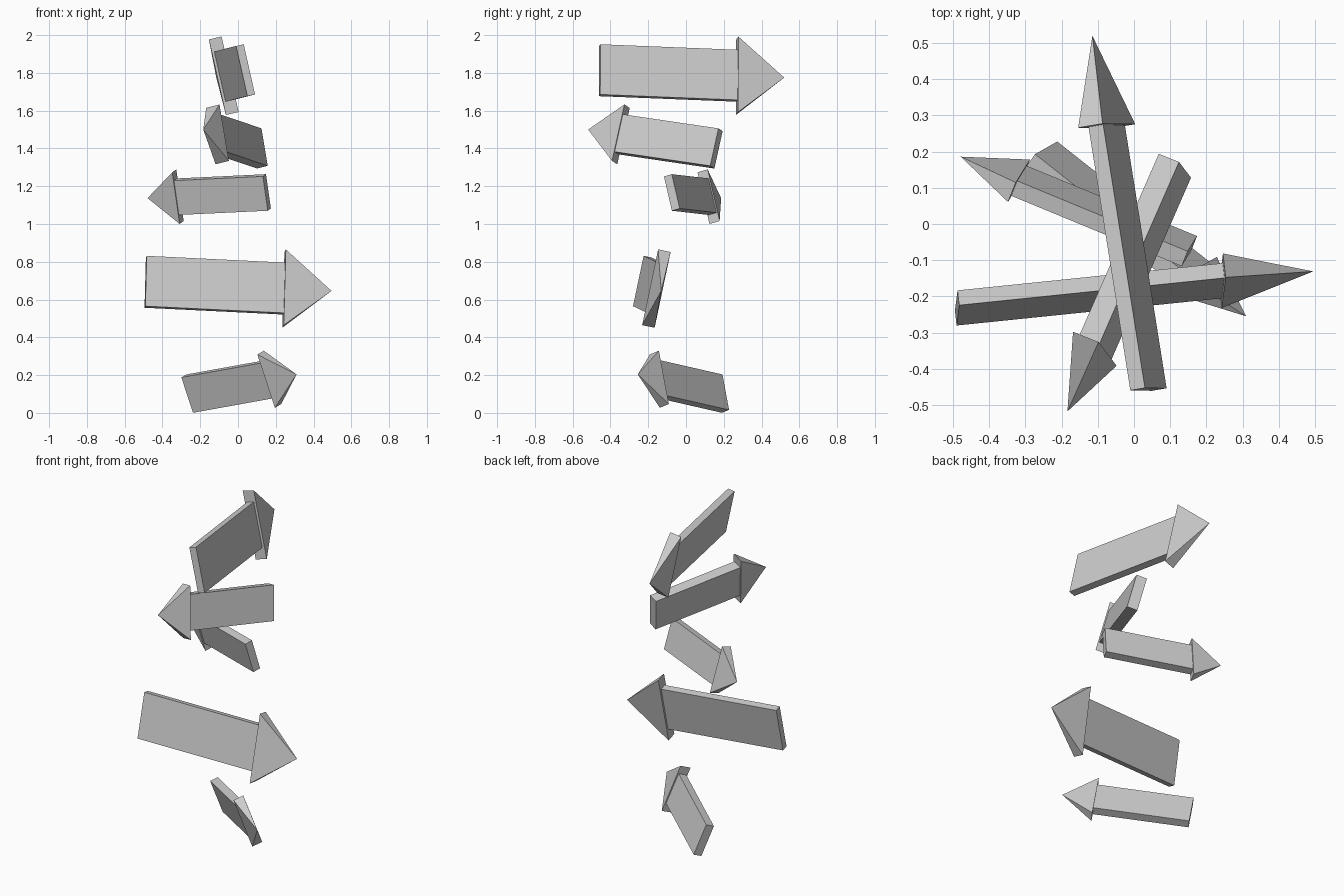
import bpy
import bmesh
from mathutils import Vector, Matrix

if "Cube" in bpy.data.objects:
    bpy.data.objects.remove(bpy.data.objects["Cube"])


def add_mesh(name, bm, matrix):
    bmesh.ops.recalc_face_normals(bm, faces=bm.faces)
    mesh = bpy.data.meshes.new(name)
    bm.to_mesh(mesh)
    bm.free()
    obj = bpy.data.objects.new(name, mesh)
    obj.matrix_world = matrix
    bpy.context.collection.objects.link(obj)


def arrow(name, tail, tip, up, shaft_thick, head_thick):
    """Flat board with a four-sided pyramid point; local x runs along the arrow."""
    tail, tip, up = Vector(tail), Vector(tip), Vector(up)
    length = (tip - tail).length
    x = (tip - tail).normalized()
    z = (up - x * up.dot(x)).normalized()
    y = z.cross(x)
    frame = Matrix((x, y, z)).transposed().to_4x4()
    frame.translation = tail
    neck = 0.745 * length

    # shaft board
    bm = bmesh.new()
    bmesh.ops.create_cube(bm, size=1)
    bmesh.ops.scale(bm, vec=(neck, shaft_thick, 0.275 * length), verts=bm.verts)
    bmesh.ops.translate(bm, vec=(neck / 2, 0, 0), verts=bm.verts)
    add_mesh(name + "_shaft", bm, frame)

    # pyramid head
    bm = bmesh.new()
    w, h = head_thick / 2, 0.207 * length
    base = [bm.verts.new((neck, a * w, b * h))
            for a, b in ((-1, -1), (1, -1), (1, 1), (-1, 1))]
    apex = bm.verts.new((length, 0, 0))
    bm.faces.new(base)
    for i in range(4):
        bm.faces.new((base[i], base[(i + 1) % 4], apex))
    add_mesh(name + "_head", bm, frame)


# stacked direction boards, top to bottom: tail centre, tip, up lean, thicknesses
arrow("top_arrow", (0.04, -0.457, 1.814), (-0.115, 0.52, 1.775),
      (-0.09, 0, 0.40), 0.042, 0.07)
arrow("upper_arrow", (0.113, 0.161, 1.40), (-0.184, -0.518, 1.50),
      (-0.036, 0.042, 0.207), 0.062, 0.078)
arrow("middle_arrow", (0.153, -0.075, 1.167), (-0.479, 0.186, 1.137),
      (-0.025, -0.042, 0.18), 0.046, 0.06)
arrow("lower_arrow", (-0.489, -0.232, 0.694), (0.495, -0.131, 0.646),
      (0.016, 0.085, 0.40), 0.042, 0.068)
arrow("bottom_arrow", (-0.256, 0.192, 0.102), (0.31, -0.255, 0.204),
      (-0.064, -0.032, 0.185), 0.048, 0.062)
